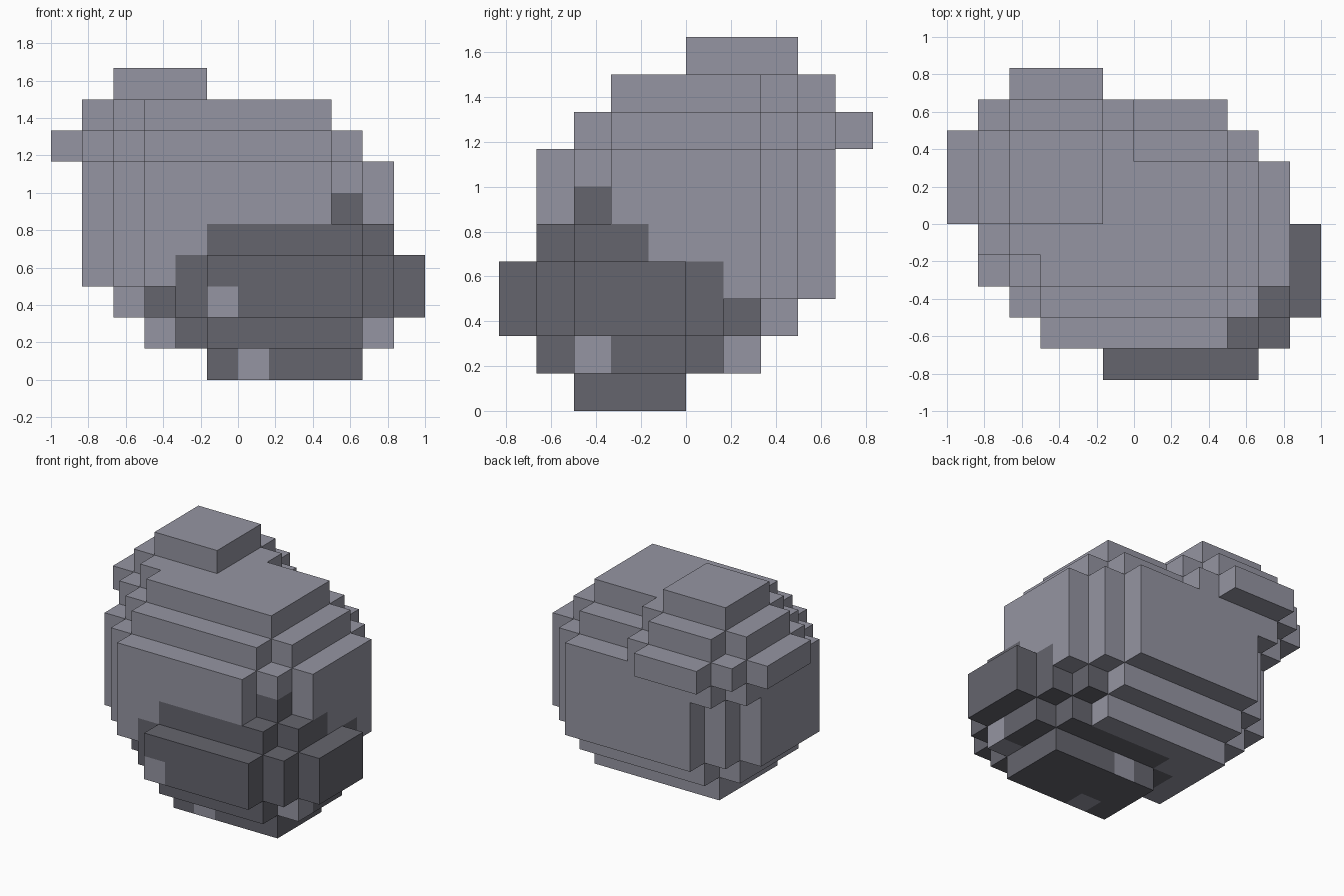
import bpy
import bmesh
from itertools import product
from mathutils import Vector

UNIT = 1 / 6  # edge length of one stone block

old = bpy.data.objects.get("Cube")
if old:
    bpy.data.objects.remove(old, do_unlink=True)


def make_material(name, color):
    mat = bpy.data.materials.new(name)
    mat.use_nodes = True
    mat.diffuse_color = color
    bsdf = next(n for n in mat.node_tree.nodes if n.type == 'BSDF_PRINCIPLED')
    bsdf.inputs["Base Color"].default_value = color
    bsdf.inputs["Roughness"].default_value = 0.9
    return mat


LIGHT = make_material("light grey stone", (0.30, 0.30, 0.36, 1))
DARK = make_material("dark grey stone", (0.13, 0.13, 0.155, 1))


def lump(center, core):
    """Blocks of a box-shaped core, grown by two steps and so rounded off."""
    cells = set()
    spans = [range(int(c - h - 2), int(c + h + 2)) for c, h in zip(center, core)]
    for cell in product(*spans):
        excess = sum(max(0, abs(k + 0.5 - c) - (h - 0.5))
                     for k, c, h in zip(cell, center, core))
        if excess < 2.1:
            cells.add(cell)
    return cells


# The three overlapping lumps, measured in blocks
boulder = lump((0, 0, 5), (3, 2, 2))
knob = lump((-2.5, 1.5, 7.5), (1.5, 1.5, 0.5))
patch = lump((1.5, -1.5, 3), (2.5, 1.5, 1))
solid = boulder | knob | patch

# Pale blocks scattered in the dark patch
CHIPS = {(-1, -5, 2), (0, -3, 0), (4, -3, 1), (4, -1, 4)}
BACK_CHIP = (0, -1, 0)


def is_pale(cell, normal):
    return cell in CHIPS or (cell == BACK_CHIP and normal.y > 0)


def build(name, cells, dark=False):
    """Skin the outer sides of the given blocks and merge flat areas."""
    bm = bmesh.new()
    for cell in sorted(cells):
        for axis, sign in product(range(3), (-1, 1)):
            normal = Vector((0, 0, 0))
            normal[axis] = sign
            if tuple(int(c + n) for c, n in zip(cell, normal)) in solid:
                continue
            u, v = Vector((0, 0, 0)), Vector((0, 0, 0))
            u[(axis + 1) % 3] = 0.5
            v[(axis + 2) % 3] = 0.5 * sign
            mid = Vector(cell) + Vector((0.5, 0.5, 0.5)) + normal / 2
            corners = (mid - u - v, mid + u - v, mid + u + v, mid - u + v)
            face = bm.faces.new([bm.verts.new(p * UNIT) for p in corners])
            face.material_index = int(dark and not is_pale(cell, normal))
    bmesh.ops.remove_doubles(bm, verts=bm.verts, dist=0.001)
    bmesh.ops.dissolve_limit(bm, angle_limit=0.01, verts=bm.verts,
                             edges=bm.edges, delimit={'MATERIAL'})
    mesh = bpy.data.meshes.new(name)
    bm.to_mesh(mesh)
    bm.free()
    mesh.materials.append(LIGHT)
    mesh.materials.append(DARK)
    bpy.context.collection.objects.link(bpy.data.objects.new(name, mesh))


build("main_boulder", boulder - patch)
build("top_knob", knob - boulder - patch)
build("dark_patch", patch, dark=True)
